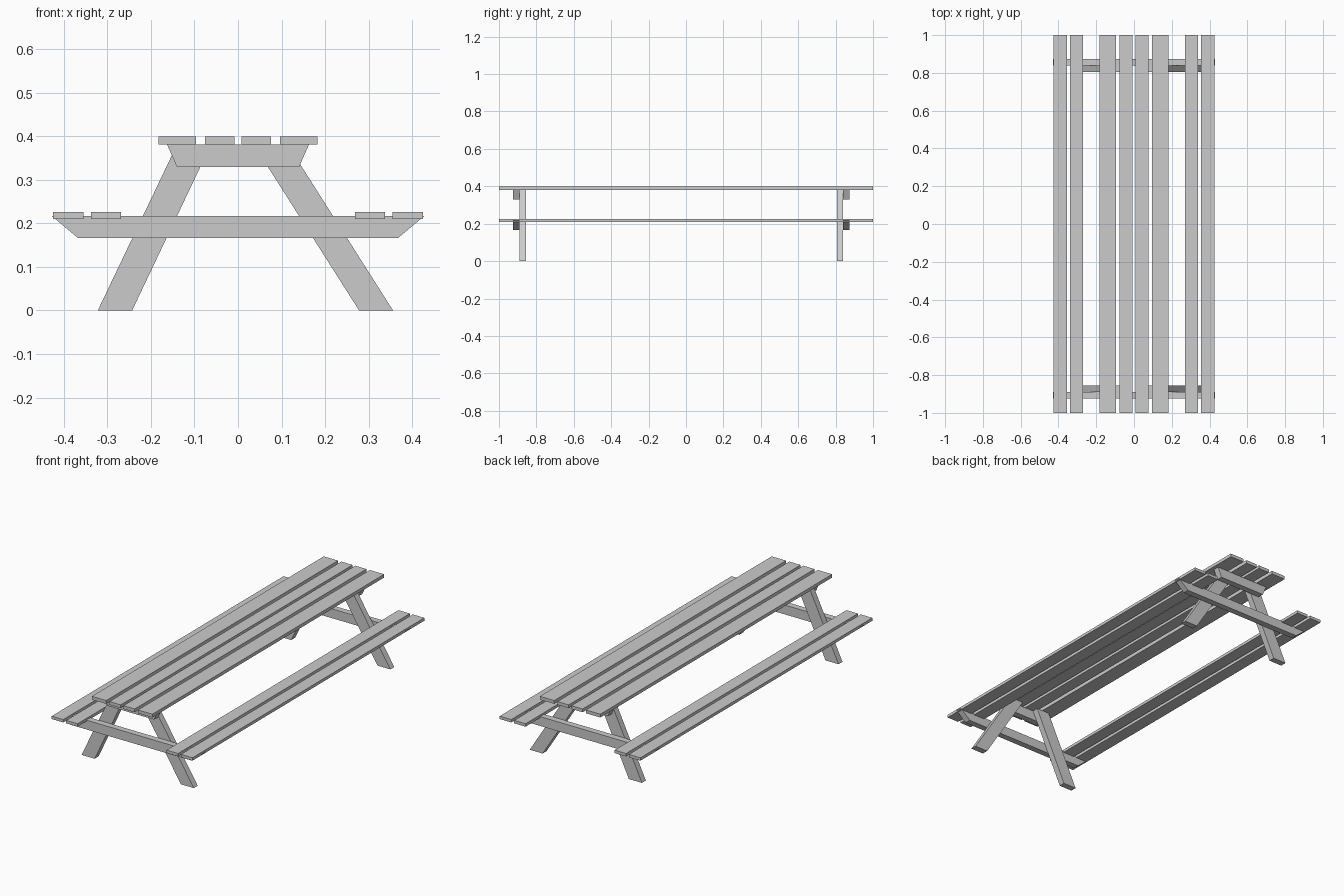
import bpy, bmesh

if "Cube" in bpy.data.objects:
    bpy.data.objects.remove(bpy.data.objects["Cube"])


def prism(name, profile, y0, y1):
    """Extrude an (x, z) profile from y0 to y1."""
    bm = bmesh.new()
    face = bm.faces.new([bm.verts.new((x, y0, z)) for x, z in profile])
    ext = bmesh.ops.extrude_face_region(bm, geom=[face])
    verts = [g for g in ext["geom"] if isinstance(g, bmesh.types.BMVert)]
    bmesh.ops.translate(bm, vec=(0, y1 - y0, 0), verts=verts)
    bmesh.ops.recalc_face_normals(bm, faces=bm.faces)
    mesh = bpy.data.meshes.new(name)
    bm.to_mesh(mesh)
    bm.free()
    ob = bpy.data.objects.new(name, mesh)
    bpy.context.collection.objects.link(ob)
    return ob


def plank(name, x0, x1, z0, z1):
    return prism(name, [(x0, z0), (x1, z0), (x1, z1), (x0, z1)], -1, 1)


# Table top and bench planks, mirrored left and right
for side, s in (("left", -1), ("right", 1)):
    for part, x0, x1 in (("inner", 0.008, 0.076), ("outer", 0.096, 0.1825)):
        plank(f"table_plank_{part}_{side}", s * x0, s * x1, 0.381, 0.399)
    for part, x0, x1 in (("inner", 0.269, 0.338), ("outer", 0.355, 0.425)):
        plank(f"seat_plank_{part}_{side}", s * x0, s * x1, 0.210, 0.226)

# Two end frames: the beams sit outside the legs
left_leg = [(-0.322, 0), (-0.243, 0), (-0.062, 0.381), (-0.140, 0.381)]
right_leg = [(0.278, 0), (0.356, 0), (0.114, 0.381), (0.036, 0.381)]
seat_beam = [(-0.367, 0.166), (0.367, 0.166), (0.428, 0.217), (-0.428, 0.217)]
top_beam = [(-0.140, 0.329), (0.140, 0.329), (0.163, 0.381), (-0.163, 0.381)]

for end, leg_in, joint, beam_out in (("front", -0.856, -0.890, -0.924),
                                     ("back", 0.806, 0.840, 0.874)):
    prism(f"{end}_left_leg", left_leg, leg_in, joint)
    prism(f"{end}_right_leg", right_leg, leg_in, joint)
    prism(f"{end}_seat_beam", seat_beam, joint, beam_out)
    prism(f"{end}_top_beam", top_beam, joint, beam_out)
